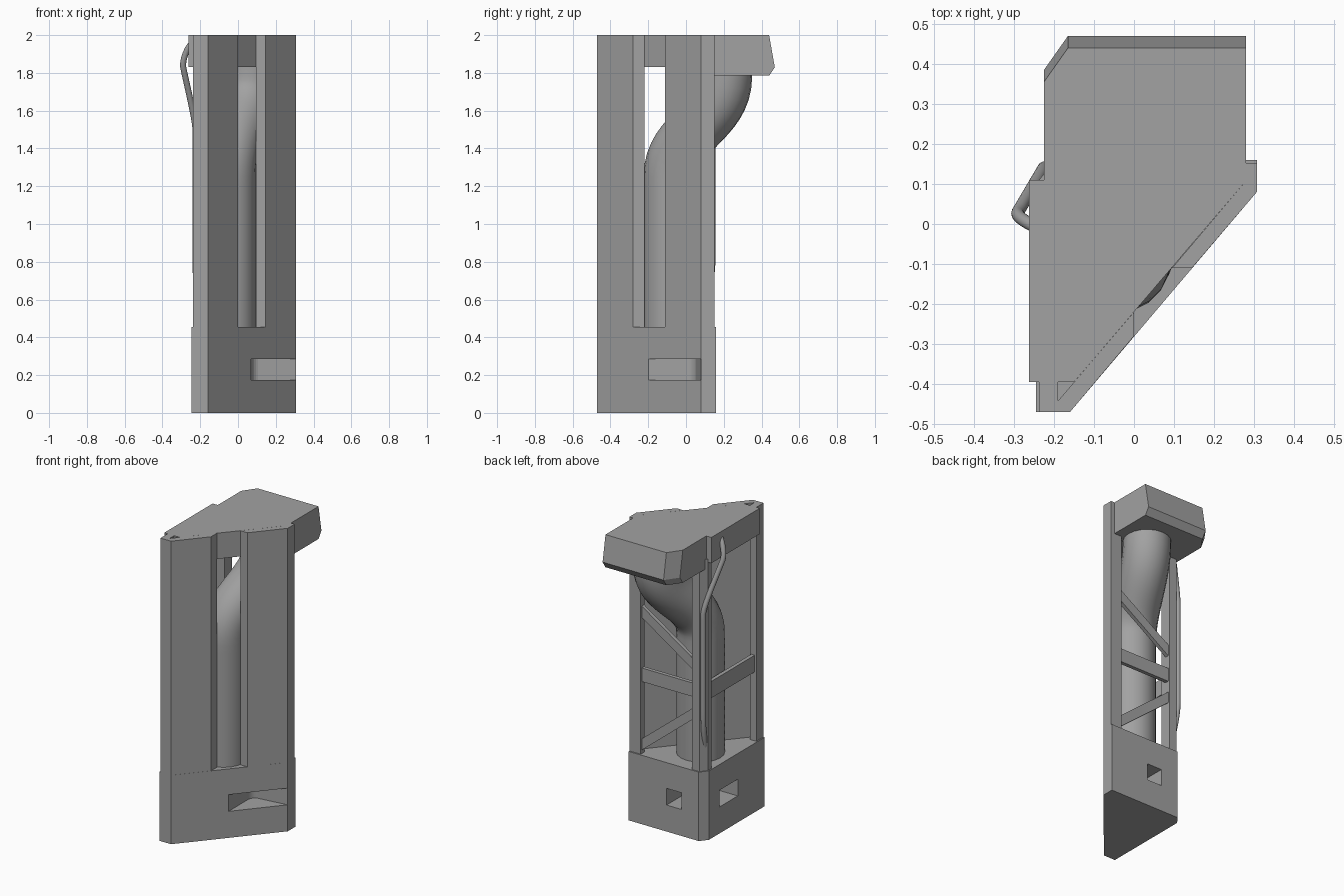
import bpy, bmesh, math
from mathutils import Vector

cube = bpy.data.objects.get("Cube")
if cube:
    bpy.data.objects.remove(cube, do_unlink=True)

GREY = (0.36, 0.36, 0.36, 1)
mat = bpy.data.materials.new("machine_grey")
mat.use_nodes = True
mat.diffuse_color = GREY
mat.node_tree.nodes["Principled BSDF"].inputs["Base Color"].default_value = GREY


def loft(name, rings):
    """Closed solid through rings of equal point count."""
    bm = bmesh.new()
    loops = [[bm.verts.new(p) for p in ring] for ring in rings]
    n = len(loops[0])
    for a, b in zip(loops, loops[1:]):
        for i in range(n):
            j = (i + 1) % n
            bm.faces.new((a[i], a[j], b[j], b[i]))
    bm.faces.new(loops[0][::-1])
    bm.faces.new(loops[-1])
    bmesh.ops.recalc_face_normals(bm, faces=bm.faces)
    mesh = bpy.data.meshes.new(name)
    bm.to_mesh(mesh)
    bm.free()
    mesh.materials.append(mat)
    obj = bpy.data.objects.new(name, mesh)
    bpy.context.collection.objects.link(obj)
    return obj


def prism(name, plan, z0, z1):
    return loft(name, [[(x, y, z) for x, y in plan] for z in (z0, z1)])


def rect(x0, x1, y0, y1):
    return [(x0, y0), (x1, y0), (x1, y1), (x0, y1)]


def cut(target, name, plan, z0, z1):
    cutter = prism(name, plan, z0, z1)
    cutter.hide_render = True
    cutter.hide_viewport = True
    cutter.display_type = 'WIRE'
    mod = target.modifiers.new(name, 'BOOLEAN')
    mod.operation = 'DIFFERENCE'
    mod.solver = 'EXACT'
    mod.object = cutter


def tube(name, points, radius, resolution=16):
    """Round tube along a bezier: each point is (position, handle vector)."""
    curve = bpy.data.curves.new(name, 'CURVE')
    curve.dimensions = '3D'
    curve.bevel_depth = radius
    curve.bevel_resolution = 8
    curve.resolution_u = resolution
    curve.use_fill_caps = True
    spline = curve.splines.new('BEZIER')
    spline.bezier_points.add(len(points) - 1)
    for bp, (co, handle) in zip(spline.bezier_points, points):
        co, handle = Vector(co), Vector(handle)
        bp.handle_left_type = bp.handle_right_type = 'FREE'
        bp.co, bp.handle_left, bp.handle_right = co, co - handle, co + handle
    curve.materials.append(mat)
    obj = bpy.data.objects.new(name, curve)
    bpy.context.collection.objects.link(obj)
    bpy.ops.object.select_all(action='DESELECT')
    obj.select_set(True)
    bpy.context.view_layer.objects.active = obj
    bpy.ops.object.convert(target='MESH')
    bpy.ops.object.shade_smooth_by_angle(angle=math.radians(40))


# Triangular base with clipped corners
base = prism("base", [(-.245, -.47), (-.16, -.47), (.307, .08), (.307, .16),
                      (-.205, .16), (-.245, .11)], 0, .455)
# Wedge slot in the front, with a rounded inner corner
arc = [(.12 - .05 * math.cos(t), .005 + .05 * math.sin(t))
       for t in (math.pi / 2 * i / 6 for i in range(7))]
cut(base, "front_slot_cutter", [(.07, -.3)] + arc + [(.31, .08), (.4, .08), (.4, -.3)], .175, .285)
# Tunnel that opens on both rear walls
cut(base, "tunnel_cutter", [(-.3, -.19), (.03, -.19), (.03, .3), (-.08, .3),
                            (-.08, 0), (-.3, 0)], .175, .285)

# Front wall in two halves, either side of the tall slot
prism("front_wall_right", [(-.237, -.47), (-.16, -.47), (0, -.28), (0, -.22),
                           (-.19, -.442), (-.19, -.395), (-.237, -.395)], .455, 2)
prism("front_wall_left", [(.145, -.11), (.307, .08), (.307, .152), (.225, .152),
                          (.225, .11), (.28, .108), (.095, -.11)], .455, 2)
# Rear corner post
prism("rear_post", [(-.237, .075), (-.15, .075), (-.15, .152), (-.205, .152),
                    (-.237, .11)], .455, 1.85)

# Roof and overhanging rear hood
prism("roof", [(-.262, -.395), (-.15, -.395), (.28, .108), (.28, .16),
               (-.225, .16), (-.225, .11), (-.262, .11)], 1.83, 2)
loft("roof_hood", [[(-.225, .11, z), (-.225, .385 - d, z), (-.165, .47 - d, z),
                    (.28, .47 - d, z), (.28, .11, z)]
                   for z, d in ((1.785, .03), (1.83, 0), (2, .03))])

# Braces between the rear posts
X0, X1 = -.16, .235
for name, z_post, z_wall in (("rear_beam", .93, .93), ("upper_brace", 1.1, 1.36),
                             ("lower_brace", .79, .47)):
    h = .09 if name == "rear_beam" else .075
    loft(name, [[(X0, y, z_post), (X1, y, z_wall), (X1, y, z_wall + h), (X0, y, z_post + h)]
                for y in (.115, .14)])
prism("side_beam", rect(-.225, -.2, -.4, .08), .91, 1.02)

# Large duct with an S bend up into the hood
UP = (0, 0, .24)
tube("duct", [((-.05, -.08, .45), (0, 0, .1)), ((-.05, -.08, 1.25), UP),
              ((.07, .205, 1.78), UP), ((.07, .205, 1.86), (0, 0, .02))], .145)

# Thin cable up the rear post and into the roof
tube("cable", [((-.205, .07, .45), (-.005, .02, .08)), ((-.225, .14, .8), (0, 0, .1)),
               ((-.225, .14, 1.5), (0, 0, .05)), ((-.29, .03, 1.83), (-.006, -.01, .035)),
               ((-.25, -.005, 1.95), (.02, -.01, .02))], .016, 8)
